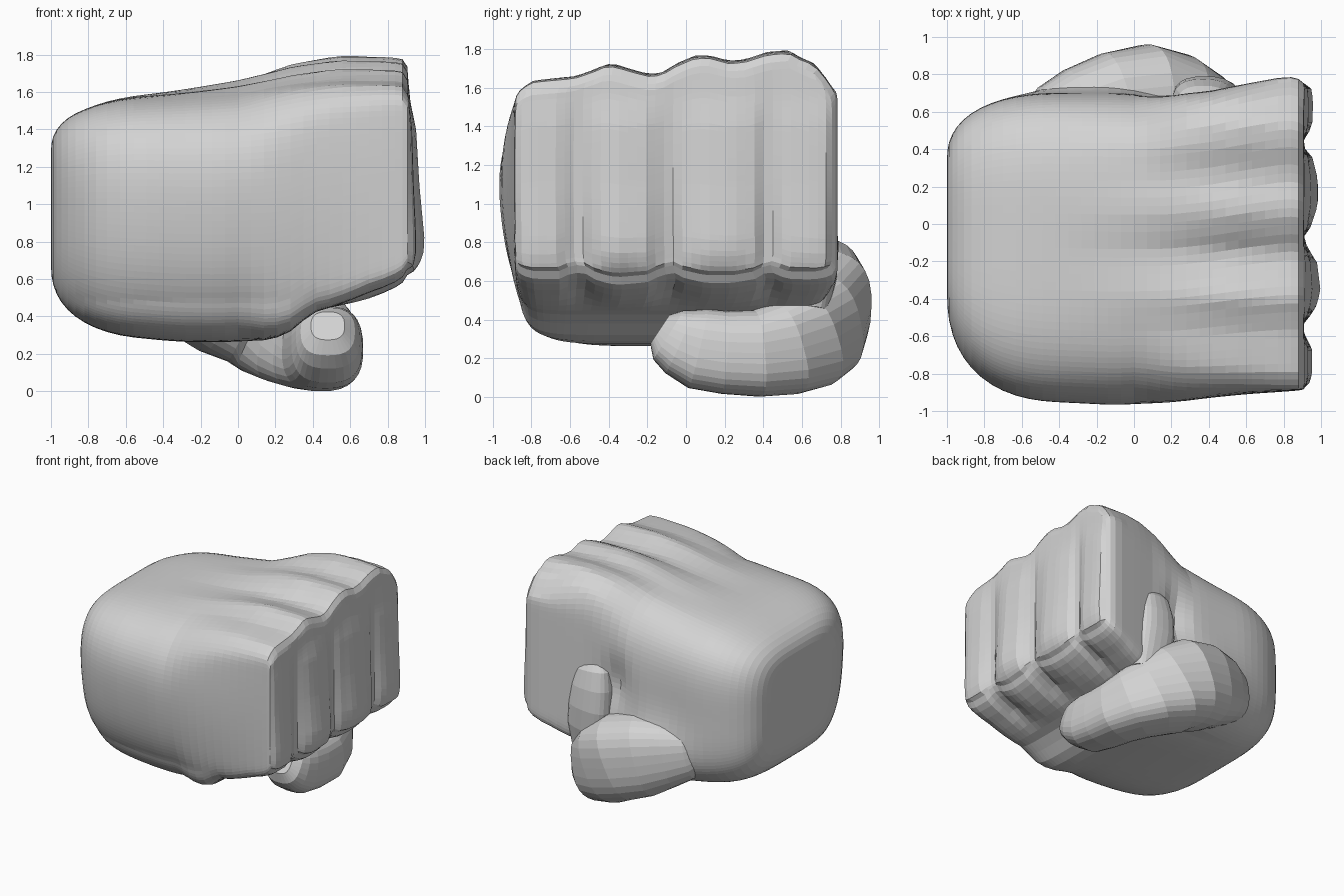
import bpy, bmesh, math
from mathutils import Vector

if "Cube" in bpy.data.objects:
    bpy.data.objects.remove(bpy.data.objects["Cube"])

mat = bpy.data.materials.new("light grey")
mat.diffuse_color = (0.65, 0.65, 0.65, 1)
mat.use_nodes = True
mat.node_tree.nodes["Principled BSDF"].inputs["Base Color"].default_value = mat.diffuse_color


def lerp_table(table, t):
    """Piecewise-linear lookup; rows are (t, value, ...)."""
    if t <= table[0][0]:
        return table[0][1:]
    for a, b in zip(table, table[1:]):
        if t <= b[0]:
            f = (t - a[0]) / (b[0] - a[0])
            return tuple(p + (q - p) * f for p, q in zip(a[1:], b[1:]))
    return table[-1][1:]


def squircle(count, n):
    """Evenly spread points on a unit rounded square."""
    out = []
    for i in range(count):
        s = 8 * i / count
        side, d = int(s // 2), s % 2 - 1
        x, y = [(1, d), (-d, 1), (-1, -d), (d, -1)][side]
        k = (abs(x) ** n + abs(y) ** n) ** (1 / n)
        out.append((x / k, y / k))
    return out


def fill_grid(bm, ring, shape):
    """Close a ring of verts with a four-sided patch; shape moves inner points."""
    m = len(ring) // 4
    right, top = ring[:m + 1], ring[m:2 * m + 1][::-1]
    left, bot = ring[2 * m:3 * m + 1][::-1], (ring[3 * m:] + ring[:1])
    g = [[None] * (m + 1) for _ in range(m + 1)]
    for i in range(m + 1):
        for j in range(m + 1):
            u, v = i / m, j / m
            if i in (0, m):
                g[i][j] = (left if i == 0 else right)[j]
            elif j in (0, m):
                g[i][j] = (bot if j == 0 else top)[i]
            else:
                p = (bot[i].co * (1 - v) + top[i].co * v + left[j].co * (1 - u) + right[j].co * u
                     - bot[0].co * (1 - u) * (1 - v) - bot[m].co * u * (1 - v)
                     - top[0].co * (1 - u) * v - top[m].co * u * v)
                g[i][j] = bm.verts.new(shape(p))
    for i in range(m):
        for j in range(m):
            bm.faces.new((g[i][j], g[i + 1][j], g[i + 1][j + 1], g[i][j + 1]))


def loft(name, rings, shape=lambda p: p):
    bm = bmesh.new()
    vr = [[bm.verts.new(p) for p in r] for r in rings]
    m = len(vr[0])
    for a, b in zip(vr, vr[1:]):
        for i in range(m):
            j = (i + 1) % m
            bm.faces.new((a[i], a[j], b[j], b[i]))
    fill_grid(bm, vr[0], lambda p: p)
    fill_grid(bm, vr[-1], shape)
    bmesh.ops.recalc_face_normals(bm, faces=bm.faces)
    me = bpy.data.meshes.new(name)
    bm.to_mesh(me)
    bm.free()
    me.materials.append(mat)
    ob = bpy.data.objects.new(name, me)
    bpy.context.collection.objects.link(ob)
    return ob


def tube(name, path, ref, n=2.6, count=24):
    """Sweep along rows of (x, y, z, side radius, up radius)."""
    rings = []
    for i, (x, y, z, rs, ru) in enumerate(path):
        a, b = path[max(i - 1, 0)], path[min(i + 1, len(path) - 1)]
        t = (Vector(b[:3]) - Vector(a[:3])).normalized()
        side = t.cross(Vector(ref)).normalized()
        up = side.cross(t)
        rings.append([Vector((x, y, z)) + side * u * rs + up * v * ru
                      for u, v in squircle(count, n)])
    return loft(name, rings)


# Palm and back of the hand: x, y min, y max, z bottom, z top
SECTIONS = [(-1, -.93, .69, .29, 1.57), (-.5, -.95, .70, .28, 1.56),
            (-.3, -.96, .70, .265, 1.56), (-.1, -.97, .70, .262, 1.56),
            (.18, -.955, .69, .275, 1.56), (.28, -.945, .70, .32, 1.56),
            (.4, -.93, .71, .42, 1.56), (.6, -.91, .75, .48, 1.56),
            (.82, -.895, .79, .56, 1.56), (.88, -.89, .775, .60, 1.55),
            (.905, -.885, .755, .64, 1.51)]
WRIST = (-.36, .34, .68, 1.28)  # flat end at x = -1
# Knuckle outline across the hand, and how far it shows along x
KNUCKLES = [(-.9, 1.59), (-.8, 1.64), (-.58, 1.66), (-.48, 1.695), (-.42, 1.722),
            (-.37, 1.722), (-.3, 1.70), (-.2, 1.672), (-.13, 1.675), (-.05, 1.725),
            (.05, 1.768), (.12, 1.768), (.22, 1.74), (.3, 1.745), (.42, 1.785),
            (.53, 1.795), (.6, 1.755), (.66, 1.735), (.76, 1.62)]
FADE = [(-.8, 0), (-.4, .25), (0, .58), (.3, .9), (.55, 1), (.85, .97)]
SMOOTH = [(-.95, 1.57), (.4, 1.75), (.8, 1.68)]
# Fingers: how far they stand out across y and along z
FINGERS = [(-.88, .02), (-.80, .045), (-.66, .045), (-.59, .0), (-.53, .0), (-.46, .06),
           (-.36, .09), (-.2, .07), (-.13, .02), (-.06, .0), (-.02, .035), (.1, .075),
           (.24, .075), (.36, .045), (.41, 0), (.45, 0), (.52, .045), (.66, .05), (.78, .03)]
CURL = [(.6, 0), (.68, .7), (.74, .95), (.82, 1), (1.1, .7), (1.4, .5), (1.55, .15), (1.7, 0)]


def section(x):
    full = lerp_table(SECTIONS, x)
    if x < -.4:  # round off towards the wrist
        q = (-.4 - x) / .6
        w = max(0, 1 - q ** 2.4) ** (1 / 2.4)
        full = [e + (f - e) * w for e, f in zip(WRIST, full)]
    return full


def bump(x, z, cx, cz, sx, sz):
    return math.exp(-((x - cx) / sx) ** 2 - ((z - cz) / sz) ** 2)


xs = [-1, -.997, -.988, -.97, -.945, -.91, -.87, -.82, -.76]
xs += [-.7 + .07 * i for i in range(23)] + [.88, .905]
rings = []
for x in xs:
    y0, y1, z0, z1 = section(x)
    f = lerp_table(FADE, x)[0]
    ridge = min(1, max(0, x + .5))
    n = 4 + 24 * max(0, x) ** 1.5
    zc = (z0 + z1) / 2
    ring = []
    for u, v in squircle(144, n):
        y = (y0 + y1) / 2 + u * (y1 - y0) / 2
        w = lerp_table(KNUCKLES, y)[0] * ridge + lerp_table(SMOOTH, y)[0] * (1 - ridge)
        top = z1 + f * (w - 1.56)
        z = zc + v * ((top - zc) if v > 0 else (zc - z0))
        if v < 0 and x > .5:  # grooves between the curled fingers underneath
            z += (.06 - lerp_table(FINGERS, y)[0]) * min(1, (x - .5) * 5) * v * v * .7
        if u < 0:  # the little-finger side bows outward
            y += .05 * u * u * min(2.2, ((z - 1.15) / .45) ** 2) * (1 - max(0, x))
        if u > .6:  # hollow beside the index finger, swelling towards the thumb
            y -= .06 * bump(x, z, .16, 1.0, .1, .2)
            y += .11 * bump(x, z, -.2, .5, .28, .28)
        ring.append((x, y, z))
    rings.append(ring)


def finger_front(p):
    out = lerp_table(FINGERS, p.y)[0] * lerp_table(CURL, p.z)[0]
    return Vector((p.x + .003 + out, p.y, p.z))


hand = loft("hand", rings, finger_front)

# Middle joint of the index finger showing on the thumb side
joint = tube("index_joint", [(.38, .62, 1.15, .09, .06), (.37, .64, 1.07, .14, .10),
                             (.37, .65, .94, .165, .125), (.38, .66, .78, .175, .13),
                             (.40, .66, .62, .17, .12), (.43, .64, .45, .12, .10)],
             (0, 1, 0), n=2.6)

# Thumb: fleshy base, bent joint, then the tip lying under the fingers
thumb = tube("thumb", [(-.55, .46, .64, .15, .14), (-.42, .51, .60, .24, .22),
                       (-.28, .56, .57, .28, .27), (-.10, .62, .52, .30, .32),
                       (.08, .655, .46, .305, .33), (.20, .64, .38, .28, .32),
                       (.31, .58, .31, .265, .29), (.40, .48, .255, .24, .255),
                       (.45, .36, .225, .22, .225), (.465, .20, .23, .205, .215),
                       (.475, .06, .25, .19, .21), (.48, -.03, .285, .17, .18),
                       (.48, -.09, .32, .145, .15), (.48, -.135, .35, .09, .09)],
             (0, 0, 1), n=2.7, count=32)

# Fuse everything into one skin
for part in (joint, thumb):
    mod = hand.modifiers.new("fuse", 'BOOLEAN')
    mod.operation = 'UNION'
    mod.solver = 'EXACT'
    mod.object = part
    bpy.context.view_layer.objects.active = hand
    bpy.ops.object.modifier_apply(modifier=mod.name)
    bpy.data.objects.remove(part)
